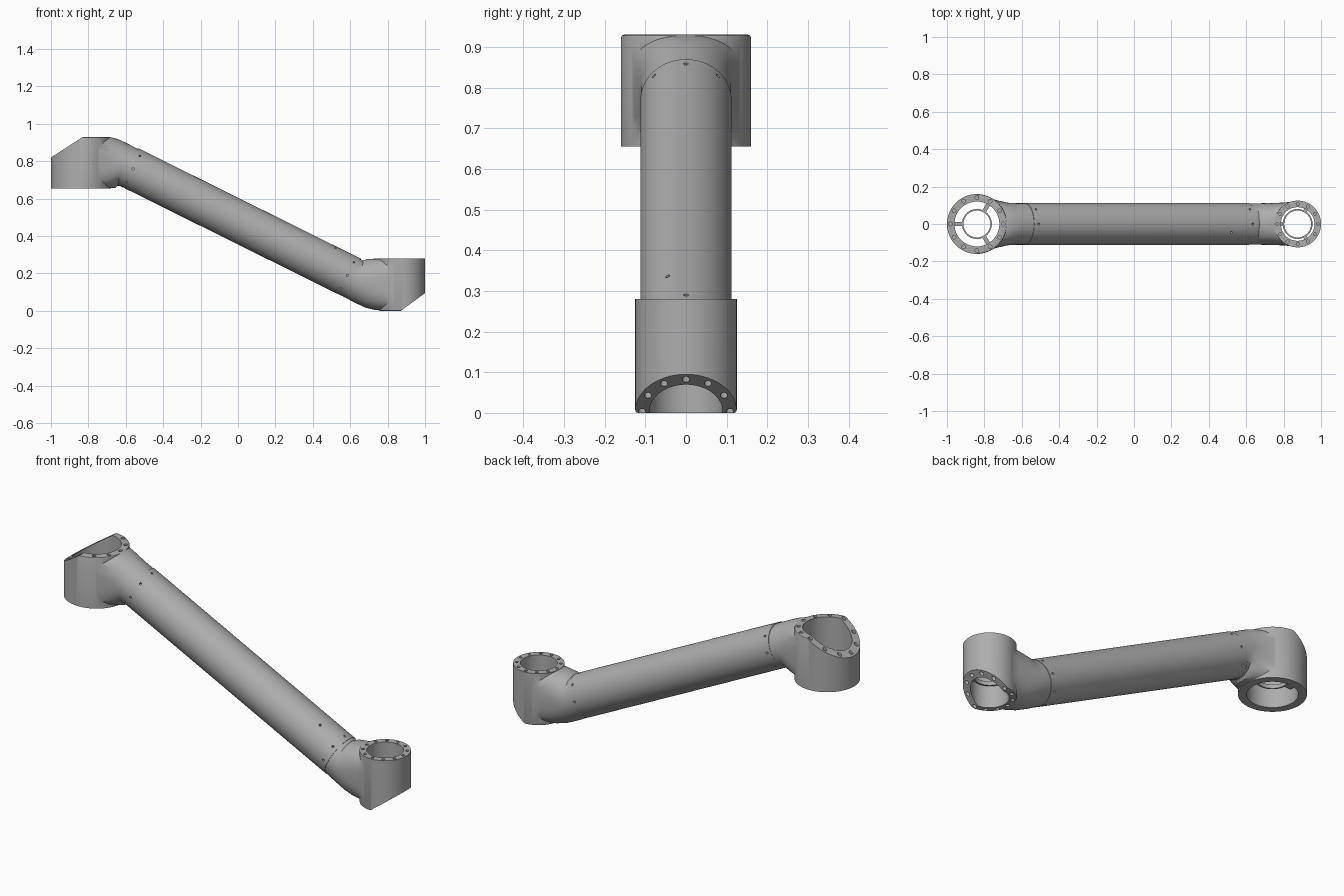
import bpy, bmesh, math
from mathutils import Matrix, Vector

cube = bpy.data.objects.get("Cube")
if cube:
    bpy.data.objects.remove(cube, do_unlink=True)

metal = bpy.data.materials.new("brushed_grey")
metal.use_nodes = True
metal.diffuse_color = (0.42, 0.42, 0.42, 1)
metal.node_tree.nodes["Principled BSDF"].inputs["Base Color"].default_value = (0.42, 0.42, 0.42, 1)

SLOPE = math.radians(26.4)
ALONG = Vector((math.cos(SLOPE), 0, -math.sin(SLOPE)))
NORMAL = Vector((math.sin(SLOPE), 0, math.cos(SLOPE)))
SIDE = Vector((0, 1, 0))


def axis(x):
    return Vector((x, 0, 0.48 - x * math.tan(SLOPE)))


def rod(bm, a, b, r, seg=16):
    """Capped cylinder between two points."""
    a, b = Vector(a), Vector(b)
    d = b - a
    m = Matrix.Translation((a + b) / 2) @ d.to_track_quat('Z', 'Y').to_matrix().to_4x4()
    return bmesh.ops.create_cone(bm, cap_ends=True, segments=seg, radius1=r,
                                 radius2=r, depth=d.length, matrix=m)["verts"]


def finish(name, bm):
    bmesh.ops.recalc_face_normals(bm, faces=bm.faces)
    mesh = bpy.data.meshes.new(name)
    bm.to_mesh(mesh)
    bm.free()
    mesh.materials.append(metal)
    ob = bpy.data.objects.new(name, mesh)
    bpy.context.collection.objects.link(ob)
    return ob


def activate(ob):
    bpy.ops.object.select_all(action='DESELECT')
    ob.select_set(True)
    bpy.context.view_layer.objects.active = ob


def boolean(ob, tool, op):
    mod = ob.modifiers.new(op, 'BOOLEAN')
    mod.operation, mod.solver, mod.object = op, 'EXACT', tool
    activate(ob)
    bpy.ops.object.modifier_apply(modifier=mod.name)
    bpy.data.objects.remove(tool, do_unlink=True)


def smooth(ob):
    activate(ob)
    bpy.ops.object.shade_smooth_by_angle(angle=math.radians(32))


def neck(sections):
    """Loft through superellipses given by top point, bottom point, half width, exponent."""
    bm = bmesh.new()
    loops, n = [], 64
    for tx, tz, bx, bz, w, p in sections:
        top, bot = Vector((tx, 0, tz)), Vector((bx, 0, bz))
        mid, half = (top + bot) / 2, (top - bot) / 2
        loop = []
        for i in range(n):
            t = 2 * math.pi * i / n
            c, s = math.cos(t), math.sin(t)
            u = math.copysign(abs(c) ** (2 / p), c)
            v = math.copysign(abs(s) ** (2 / p), s)
            loop.append(bm.verts.new(mid + half * u + SIDE * (w * v)))
        loops.append(loop)
    for a, b in zip(loops, loops[1:]):
        for i in range(n):
            j = (i + 1) % n
            bm.faces.new((a[i], a[j], b[j], b[i]))
    bm.faces.new(loops[0])
    bm.faces.new(loops[-1])
    return finish("neck", bm)


def housing(name, cx, r, z0, z1, round_z, cut_point, cut_normal, bore, sections, holes):
    # outer drum with one rounded rim and a slanted cut
    bm = bmesh.new()
    rod(bm, (cx, 0, z0), (cx, 0, z1), r, 96)
    rim = [e for e in bm.edges if all(abs(v.co.z - round_z) < 1e-4 for v in e.verts)]
    bmesh.ops.bevel(bm, geom=rim, offset=0.007, segments=2, affect='EDGES', profile=0.5)
    cut = bmesh.ops.bisect_plane(bm, geom=bm.verts[:] + bm.edges[:] + bm.faces[:],
                                 plane_co=cut_point, plane_no=cut_normal, clear_outer=True)
    edges = [e for e in cut["geom_cut"] if isinstance(e, bmesh.types.BMEdge)]
    bmesh.ops.holes_fill(bm, edges=edges)
    ob = finish(name, bm)
    boolean(ob, neck(sections), 'UNION')
    # bore and bolt holes
    bm = bmesh.new()
    rod(bm, (cx, 0, z0 - 0.1), (cx, 0, z1 + 0.1), bore, 96)
    for ring_r, hole_r, lo, hi in holes:
        for k in range(12):
            t = math.pi * k / 6
            x, y = cx + ring_r * math.cos(t), ring_r * math.sin(t)
            rod(bm, (x, y, lo), (x, y, hi), hole_r)
    boolean(ob, finish("bore_cutter", bm), 'DIFFERENCE')
    smooth(ob)


def inner_ring(name, cx, z, r_in, r_out, reach, width):
    """Thin ring held in the bore by three tabs."""
    bm = bmesh.new()
    n, h = 64, 0.01
    profile = ((r_in, -h), (r_out, -h), (r_out, h), (r_in, h))
    rings = [[bm.verts.new((cx + r * math.cos(2 * math.pi * i / n),
                            r * math.sin(2 * math.pi * i / n), z + dz)) for r, dz in profile]
             for i in range(n)]
    for i in range(n):
        a, b = rings[i], rings[(i + 1) % n]
        for k in range(4):
            m = (k + 1) % 4
            bm.faces.new((a[k], a[m], b[m], b[k]))
    for deg in (60, 180, 300):
        m = (Matrix.Translation((cx, 0, z)) @ Matrix.Rotation(math.radians(deg), 4, 'Z')
             @ Matrix.Translation(((r_out + reach) / 2, 0, 0))
             @ Matrix.Diagonal((reach - r_out + 0.006, width, 1.6 * h, 1)))
        bmesh.ops.create_cube(bm, size=1, matrix=m)
    smooth(finish(name, bm))


# large upper joint
housing("upper_housing", -0.84, 0.16, 0.655, 0.93, 0.93,
        (-0.83, 0, 0.93), (-0.11, 0, 0.17), 0.12,
        [(-0.533, 0.865, -0.633, 0.668, 0.111, 2),
         (-0.60, 0.899, -0.643, 0.669, 0.111, 2),
         (-0.64, 0.918, -0.655, 0.658, 0.112, 2.2),
         (-0.68, 0.928, -0.675, 0.657, 0.114, 2.7),
         (-0.74, 0.929, -0.74, 0.656, 0.129, 4),
         (-0.82, 0.929, -0.82, 0.656, 0.154, 8)],
        [(0.141, 0.010, 0.79, 0.96)])
inner_ring("upper_inner_ring", -0.84, 0.74, 0.072, 0.08, 0.121, 0.022)

# small lower joint
housing("lower_housing", 0.875, 0.125, 0.0, 0.28, 0.0,
        (0.87, 0, 0.0), (0.095, 0, -0.13), 0.09,
        [(0.655, 0.277, 0.557, 0.08, 0.109, 2),
         (0.67, 0.268, 0.62, 0.046, 0.11, 2),
         (0.69, 0.277, 0.68, 0.018, 0.111, 2.2),
         (0.73, 0.279, 0.73, 0.005, 0.112, 2.5),
         (0.79, 0.279, 0.79, 0.002, 0.114, 3),
         (0.85, 0.279, 0.85, 0.002, 0.119, 5)],
        [(0.108, 0.008, 0.2, 0.31), (0.108, 0.009, -0.03, 0.13)])
inner_ring("lower_inner_ring", 0.875, 0.12, 0.072, 0.08, 0.091, 0.02)

# sloping tube with radial screw holes near both ends
bm = bmesh.new()
rod(bm, axis(-0.583), axis(0.607), 0.112, 96)
tube = finish("arm_tube", bm)
bm = bmesh.new()
spots = [(x, k * math.pi / 4) for x in (-0.56, 0.585) for k in range(8)]
spots.append((0.475, math.radians(-24)))
for x, t in spots:
    d = NORMAL * math.cos(t) + SIDE * math.sin(t)
    rod(bm, axis(x) + d * 0.09, axis(x) + d * 0.13, 0.006, 12)
boolean(tube, finish("screw_hole_cutter", bm), 'DIFFERENCE')
smooth(tube)
